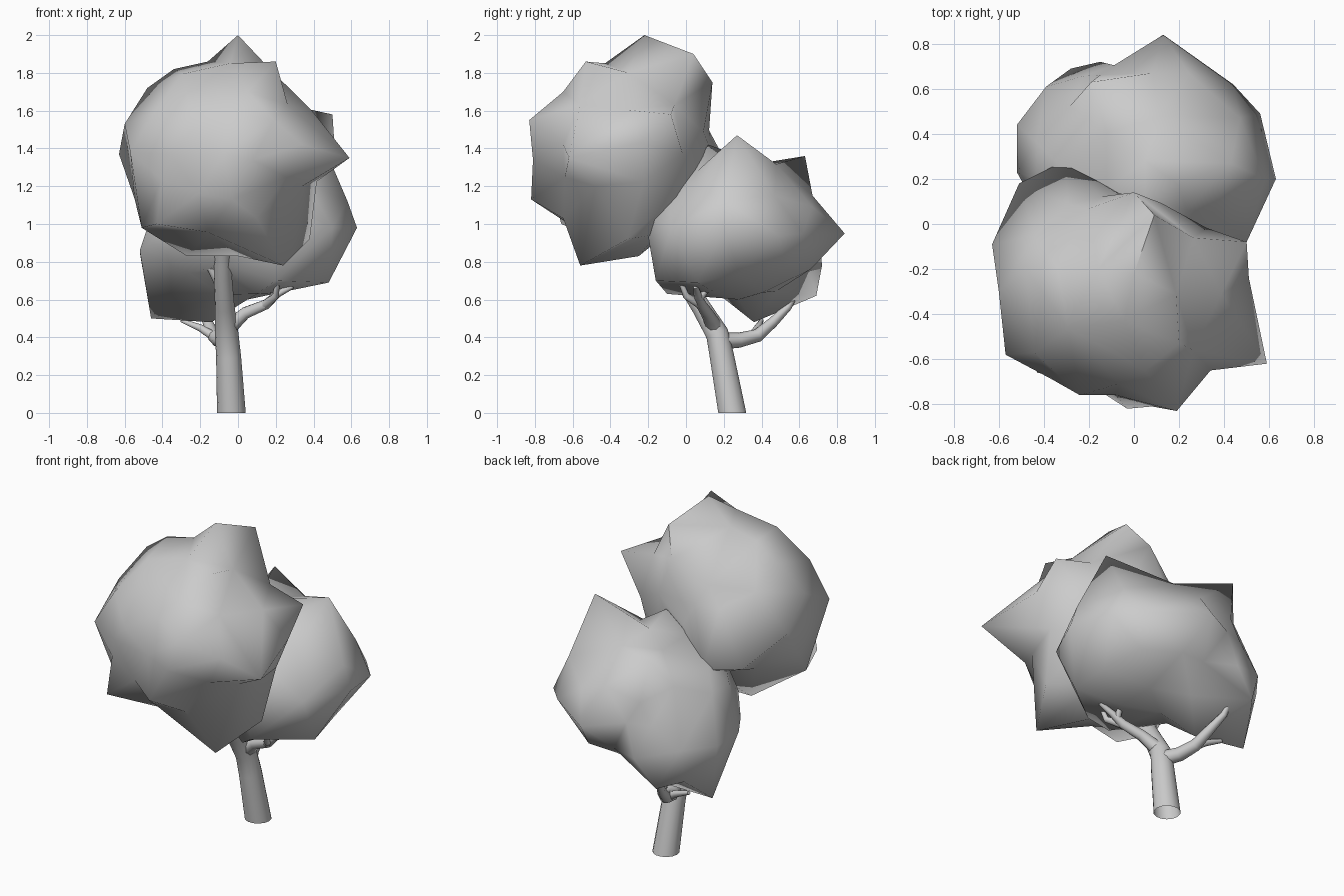
import bpy, bmesh, math
from mathutils import Vector


def finish(bm, name, angle, closed=True):
    bmesh.ops.recalc_face_normals(bm, faces=bm.faces)
    mesh = bpy.data.meshes.new(name)
    bm.to_mesh(mesh)
    bm.free()
    ob = bpy.data.objects.new(name, mesh)
    bpy.context.collection.objects.link(ob)
    bpy.ops.object.select_all(action='DESELECT')
    ob.select_set(True)
    bpy.context.view_layer.objects.active = ob
    bpy.ops.object.shade_smooth_by_angle(angle=math.radians(angle))
    return ob


def crown(name, centre, radii, corners, clear):
    """Lumpy ball: rounded filler points plus pulled-out corners, wrapped as one skin."""
    c = Vector(centre)
    targets = [Vector(p) - c for p in corners]
    dirs = [t.normalized() for t in targets]
    ball = bmesh.new()
    bmesh.ops.create_icosphere(ball, subdivisions=3, radius=1)
    for v in ball.verts:
        d = v.co.normalized()
        if all(d.angle(k) > math.radians(clear) for k in dirs):
            k = sum((d[i] / radii[i]) ** 2 for i in range(3)) ** -0.5
            targets.append(d * k)
            dirs.append(d.copy())
    ball.free()
    bm = bmesh.new()
    verts = [bm.verts.new(d) for d in dirs]
    bmesh.ops.convex_hull(bm, input=verts)
    for v, t in zip(verts, targets):
        v.co = c + t
    bmesh.ops.delete(bm, geom=[v for v in bm.verts if not v.link_faces], context='VERTS')
    finish(bm, name, 80)


def limb(name, path, sides=10, flat_base=False):
    """Tapered open-ended tube along (x, y, z, radius) points."""
    pts = [Vector(p[:3]) for p in path]
    bm = bmesh.new()
    rings = []
    for i, p in enumerate(pts):
        t = (pts[min(i + 1, len(pts) - 1)] - pts[max(i - 1, 0)]).normalized()
        if flat_base and i == 0:
            t = Vector((0, 0, 1))
        u = (Vector((1, 0, 0)) - t * t.x)
        if u.length < 0.3:
            u = Vector((0, 1, 0)) - t * t.y
        u.normalize()
        w = t.cross(u)
        r = path[i][3]
        rings.append([bm.verts.new(p + (u * math.cos(a) + w * math.sin(a)) * r)
                      for a in (2 * math.pi * k / sides for k in range(sides))])
    for a, b in zip(rings, rings[1:]):
        for k in range(sides):
            n = (k + 1) % sides
            bm.faces.new((a[k], a[n], b[n], b[k]))
    bm.faces.new(rings[-1])
    finish(bm, name, 60)


# Upper front foliage
crown("upper_foliage", (-0.08, -0.31, 1.37), (0.53, 0.45, 0.50), [
    (0.0, -0.22, 2.0), (0.2, -0.53, 1.86), (0.09, 0.04, 1.9), (-0.16, -0.2, 1.86),
    (0.5, -0.08, 1.58), (0.59, -0.62, 1.35), (0.24, -0.56, 0.78), (0.38, -0.31, 0.92),
    (-0.51, -0.44, 0.98), (-0.57, -0.58, 1.38), (0.19, -0.83, 1.55), (-0.03, -0.82, 1.13),
    (-0.43, -0.66, 1.0), (-0.63, -0.09, 1.37), (-0.60, -0.3, 1.53), (-0.51, 0.18, 1.22),
    (-0.31, 0.28, 1.2), (0.0, 0.14, 1.75), (-0.48, -0.2, 1.72), (-0.34, -0.2, 1.82),
    (-0.27, -0.25, 0.83), (-0.24, -0.76, 1.5), (0.51, -0.24, 1.43), (0.34, -0.65, 1.42),
    (0.0, -0.25, 0.83), (0.08, -0.81, 1.34), (0.05, -0.65, 1.7), (0.1, -0.65, 1.03),
    (0.34, -0.48, 1.2),
], 18)

# Lower back foliage
crown("lower_foliage", (0.05, 0.28, 0.98), (0.53, 0.44, 0.38), [
    (0.13, 0.84, 0.95), (0.63, 0.2, 0.98), (-0.46, 0.4, 0.5), (-0.52, 0.23, 0.86),
    (0.43, 0.27, 1.47), (-0.19, 0.63, 1.36), (0.48, 0.06, 0.69), (0.15, -0.22, 1.05),
    (0.2, -0.16, 0.7), (0.1, -0.1, 0.63), (-0.14, 0.36, 0.48), (-0.28, 0.69, 0.62),
    (0.2, 0.66, 0.76), (-0.52, 0.44, 0.85), (-0.39, 0.61, 0.85), (-0.15, 0.72, 0.78),
    (0.44, 0.62, 0.95), (0.56, 0.49, 0.94), (0.58, 0.2, 1.12), (0.5, -0.08, 0.98),
    (0.05, 0.12, 1.42), (-0.47, 0.14, 0.9), (-0.08, 0.1, 0.74), (-0.38, 0.56, 0.64),
    (0.47, 0.47, 1.15), (0.08, 0.67, 1.15),
], 18)

# Leaning trunk running up into the upper foliage
limb("trunk", [(-0.035, 0.245, 0.0, 0.076), (-0.05, 0.19, 0.3, 0.066),
               (-0.06, 0.165, 0.42, 0.062), (-0.07, 0.08, 0.56, 0.052),
               (-0.08, -0.02, 0.72, 0.048), (-0.08, -0.14, 0.95, 0.04)], 14, True)

# Branches and twigs
limbs = {
    "right_branch": [(-0.06, 0.16, 0.44, 0.045), (0.04, 0.11, 0.53, 0.033),
                     (0.15, 0.08, 0.575, 0.028), (0.21, 0.06, 0.63, 0.02), (0.29, 0.05, 0.67, 0.013)],
    "right_twig": [(0.14, 0.08, 0.57, 0.024), (0.2, 0.0, 0.62, 0.018), (0.21, -0.03, 0.70, 0.012)],
    "right_upper_twig": [(0.18, 0.07, 0.6, 0.02), (0.19, 0.1, 0.64, 0.016), (0.2, 0.14, 0.7, 0.01)],
    "back_branch": [(-0.05, 0.18, 0.38, 0.045), (-0.1, 0.28, 0.385, 0.04), (-0.13, 0.38, 0.41, 0.035),
                    (-0.16, 0.46, 0.48, 0.028), (-0.2, 0.54, 0.56, 0.02), (-0.21, 0.59, 0.64, 0.012)],
    "back_twig": [(-0.12, 0.35, 0.4, 0.027), (-0.2, 0.38, 0.45, 0.02), (-0.30, 0.4, 0.49, 0.011)],
    "trunk_twig": [(-0.07, 0.06, 0.63, 0.03), (-0.12, 0.03, 0.72, 0.022), (-0.18, 0.0, 0.82, 0.012)],
}
for name, path in limbs.items():
    limb(name, path, 8)
